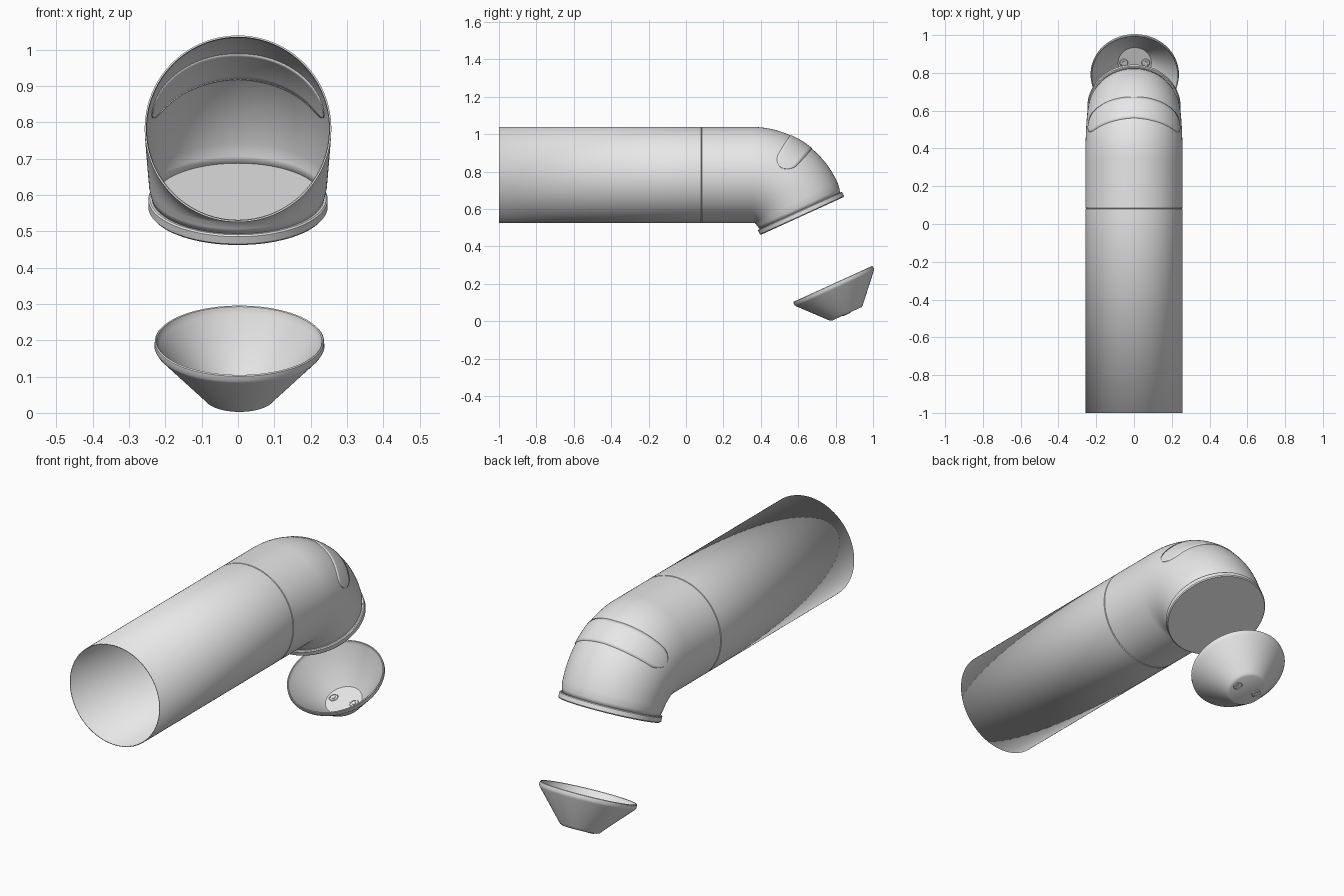
import bpy, bmesh
from math import sin, cos, pi, radians
from mathutils import Vector

cube = bpy.data.objects.get("Cube")
if cube:
    bpy.data.objects.remove(cube, do_unlink=True)

grey = bpy.data.materials.new("light_grey")
grey.use_nodes = True
grey.diffuse_color = (0.8, 0.8, 0.8, 1)
grey.node_tree.nodes["Principled BSDF"].inputs["Base Color"].default_value = (0.8, 0.8, 0.8, 1)

R = 0.257                          # pipe radius
BEND = radians(65.5)               # elbow angle
PIVOT = Vector((0, 0.35, 0.515))   # centre of the bend
RHO = 0.267                        # bend radius of the centreline
X = Vector((1, 0, 0))


def radial(t):
    return Vector((0, sin(t), cos(t)))


def tangent(t):
    return Vector((0, cos(t), -sin(t)))


def grid_object(name, rows, wrap=True, thickness=0, offset=-1):
    """Skin rows of points; optionally thicken the resulting surface."""
    bm = bmesh.new()
    vs = [[bm.verts.new(p) for p in row] for row in rows]
    n = len(rows[0])
    for a, b in zip(vs, vs[1:]):
        for j in range(n if wrap else n - 1):
            k = (j + 1) % n
            bm.faces.new((a[j], a[k], b[k], b[j]))
    bmesh.ops.remove_doubles(bm, verts=bm.verts, dist=1e-5)
    if not thickness:
        bmesh.ops.recalc_face_normals(bm, faces=bm.faces)
    me = bpy.data.meshes.new(name)
    bm.to_mesh(me)
    bm.free()
    me.materials.append(grey)
    ob = bpy.data.objects.new(name, me)
    bpy.context.collection.objects.link(ob)
    if thickness:
        mod = ob.modifiers.new("wall", "SOLIDIFY")
        mod.thickness, mod.offset = thickness, offset
    bpy.ops.object.select_all(action="DESELECT")
    ob.select_set(True)
    bpy.context.view_layer.objects.active = ob
    bpy.ops.object.shade_smooth_by_angle(angle=radians(35))
    return ob


def ring(centre, t, r, n=96):
    return [centre + r * (cos(2 * pi * j / n) * radial(t) + sin(2 * pi * j / n) * X)
            for j in range(n)]


def lathe(name, origin, t, profile, n=96, thickness=0):
    """Turn (distance, radius) pairs round the axis leaving origin at angle t."""
    rows = [ring(origin + s * tangent(t), t, r, n) for s, r in profile]
    return grid_object(name, rows, thickness=thickness)


# Straight pipe, with a fine seam where it meets the elbow
axis_z = PIVOT.z + RHO
seam = 1.083
lathe("straight_pipe", Vector((0, -1, axis_z)), 0,
      [(0, R), (seam - 0.003, R), (seam, R - 0.003)], thickness=0.005)


# Elbow: short straight, bend and slightly tapered mouth
def bend_radius(t):
    return R - 0.012 * (t / BEND) ** 2


def bend_centre(t):
    return PIVOT + RHO * radial(t)


rows = [ring(Vector((0, seam - 1 + d, axis_z)), 0, R - c) for d, c in ((0, 0.003), (0.003, 0))]
rows += [ring(bend_centre(BEND * i / 32), BEND * i / 32, bend_radius(BEND * i / 32))
         for i in range(33)]
mouth = bend_centre(BEND)
rows += [ring(mouth + s * tangent(BEND), BEND, r) for s, r in ((0.02, 0.241), (0.042, 0.236))]
grid_object("elbow", rows, thickness=0.005)

# Rounded band inlaid over the outside of the bend
reach, cap, half = radians(72), radians(15), radians(7.2)
rows = []
for i in range(73):
    phi = reach * sin(pi / 2 * (i / 36 - 1))
    over = max(0, (abs(phi) - reach + cap) / cap)
    width = half * (1 + 0.2 * abs(phi) / reach) * max(0.02, 1 - min(1, over) ** 2) ** 0.5
    mid = radians(31) - radians(3) * (phi / reach) ** 2
    row = []
    for j in range(9):
        t = mid + width * (j / 4 - 1)
        r = bend_radius(t) - 0.0025
        row.append(bend_centre(t) + r * (cos(phi) * radial(t) + sin(phi) * X))
    rows.append(row)
grid_object("inlaid_band", rows, wrap=False, thickness=0.011, offset=0)

# End plate closing the elbow mouth
lathe("end_plate", mouth, BEND,
      [(0.038, 0), (0.038, 0.243), (0.042, 0.247), (0.064, 0.247), (0.069, 0.243), (0.069, 0)])

# Detached conical cup, parallel to the end plate
cup = Vector((0.004, 0.785, 0.2))
lathe("cup", cup, BEND,
      [(0.166, 0), (0.166, 0.088), (0.02, 0.222), (0.002, 0.227), (0, 0.23), (0.003, 0.233),
       (0.018, 0.234), (0.028, 0.228), (0.165, 0.103), (0.173, 0.096), (0.177, 0.087), (0.177, 0)])

# Two fasteners through the cup floor, showing on both sides
for side, x in (("left", 0.058), ("right", -0.058)):
    at = cup + x * X + 0.1715 * tangent(BEND)
    lathe(side + "_washer", at, BEND,
          [(-0.009, 0.016), (-0.009, 0.02), (-0.005, 0.023), (0.005, 0.023),
           (0.009, 0.02), (0.009, 0.016), (-0.009, 0.016)], n=32)
    lathe(side + "_pin", at, BEND,
          [(-0.009, 0), (-0.009, 0.009), (0.009, 0.009), (0.009, 0)], n=24)
